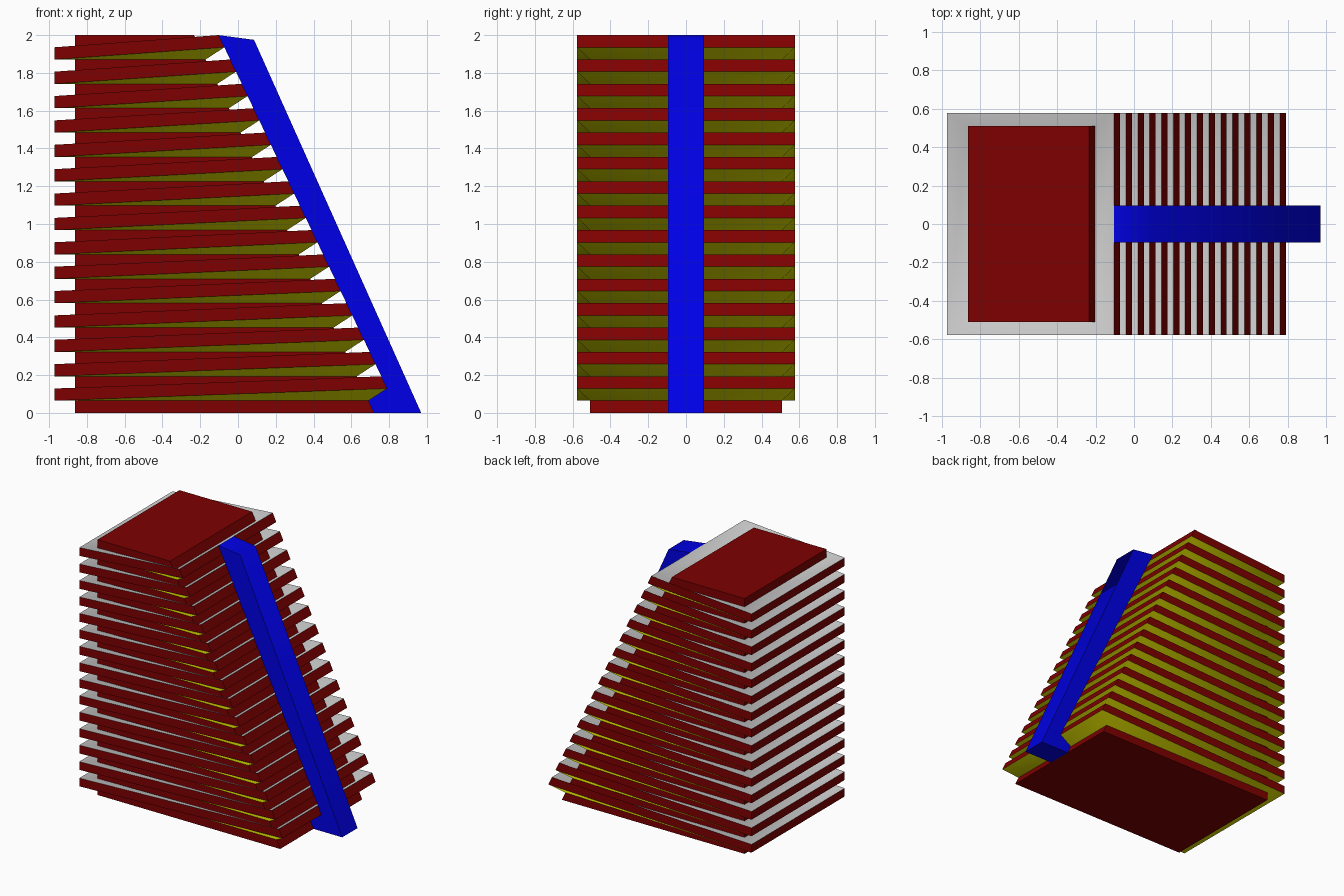
import bpy

cube = bpy.data.objects.get("Cube")
if cube:
    bpy.data.objects.remove(cube, do_unlink=True)


def make_material(name, rgb):
    mat = bpy.data.materials.new(name)
    mat.use_nodes = True
    color = (*rgb, 1.0)
    mat.diffuse_color = color
    mat.node_tree.nodes["Principled BSDF"].inputs["Base Color"].default_value = color
    return mat


red = make_material("dark red", (0.21, 0.0, 0.0))
gray = make_material("light gray", (0.6, 0.6, 0.6))
yellow = make_material("yellow", (0.8, 0.8, 0.0))
blue = make_material("blue", (0.0, 0.0, 0.87))

HEIGHT = 2.0
FLOORS = 15
LAYER = HEIGHT / (2 * FLOORS + 1)   # core and ledge layers alternate
SLOPE = 0.477                       # lean of the right side
CORE_LEFT, CORE_Y = -0.863, 0.508
LEDGE_LEFT, LEDGE_Y = -0.972, 0.577


def core_right(z):
    return -0.233 + SLOPE * (HEIGHT - z)


def ledge_right(z):
    return -0.103 + SLOPE * (HEIGHT - z)


def add_mesh(name, verts, faces, mats, indices, smooth):
    mesh = bpy.data.meshes.new(name)
    mesh.from_pydata(verts, [], faces)
    for mat in mats:
        mesh.materials.append(mat)
    mesh.polygons.foreach_set("material_index", indices)
    mesh.polygons.foreach_set("use_smooth", smooth)
    mesh.update()
    obj = bpy.data.objects.new(name, mesh)
    bpy.context.collection.objects.link(obj)


def add_prism(name, profile, half_width, mat, smooth_sides=()):
    """Extrude an x-z profile, counter-clockwise from the front, along y."""
    n = len(profile)
    verts = [(x, y, z) for y in (-half_width, half_width) for x, z in profile]
    faces = [(i, i + n, (i + 1) % n + n, (i + 1) % n) for i in range(n)]
    faces += [tuple(range(n)), tuple(reversed(range(n, 2 * n)))]
    smooth = [i in smooth_sides for i in range(len(faces))]
    add_mesh(name, verts, faces, [mat], [0] * len(faces), smooth)


def ring(left, right, half_width, z_left, z_right):
    """Four corners: front left, front right, back right, back left."""
    return [(left, -half_width, z_left), (right, -half_width, z_right),
            (right, half_width, z_right), (left, half_width, z_left)]


def add_ledge(name, z):
    """Ledge around the core: level inside, rising to the right outside."""
    verts = []
    for base in (z, z + LAYER):
        rise = base + LAYER
        verts += ring(CORE_LEFT, core_right(base), CORE_Y, base, base)
        verts += ring(LEDGE_LEFT, ledge_right(rise), LEDGE_Y, base, rise)
    n = 4
    faces, indices = [], []
    for i in range(n):
        j = (i + 1) % n
        faces += [(i, j, n + j, n + i),                              # soffit
                  (2 * n + i, 3 * n + i, 3 * n + j, 2 * n + j),      # top
                  (n + i, n + j, 3 * n + j, 3 * n + i)]              # rim
        indices += [2, 1, 0]
    # Soffit and top are smooth, the rim stays flat
    add_mesh(name, verts, faces, [red, gray, yellow], indices,
             [index > 0 for index in indices])


# Tapered tower core
add_prism("tower_core", [(CORE_LEFT, 0), (core_right(0), 0),
                         (core_right(HEIGHT), HEIGHT), (CORE_LEFT, HEIGHT)],
          CORE_Y, red)

# Stacked ledges
for floor in range(FLOORS):
    add_ledge(f"ledge_{floor + 1}", (2 * floor + 1) * LAYER)

# Leaning bar on the right side, smooth over its outer face and tip
add_prism("leaning_bar", [(core_right(0), 0), (0.97, 0), (0.085, 1.975),
                          (ledge_right(HEIGHT), HEIGHT),
                          (ledge_right(2 * LAYER), 2 * LAYER),
                          (core_right(LAYER), LAYER)], 0.095, blue,
          smooth_sides=(1, 2))
